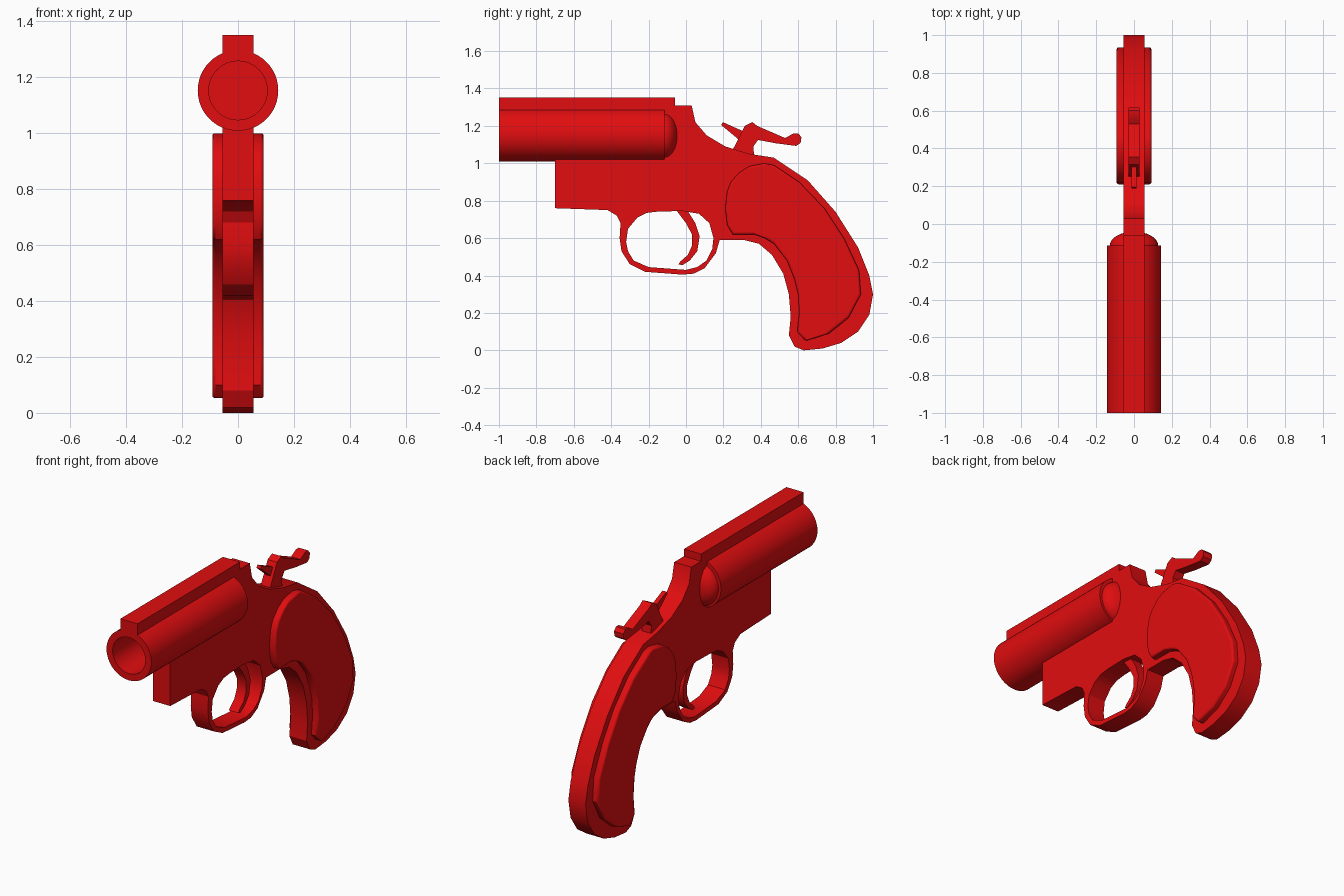
import bpy, bmesh, math
from mathutils import Matrix

if "Cube" in bpy.data.objects:
    bpy.data.objects.remove(bpy.data.objects["Cube"])

red = bpy.data.materials.new("safety_red")
red.diffuse_color = (0.75, 0.004, 0.005, 1)
red.use_nodes = True
red.node_tree.nodes["Principled BSDF"].inputs["Base Color"].default_value = red.diffuse_color
# local x, y, z -> world y, z, x
SIDE = Matrix(((0, 0, 1, 0), (1, 0, 0, 0), (0, 1, 0, 0), (0, 0, 0, 1)))


def finish(ob, angle=30):
    ob.data.materials.clear()
    ob.data.materials.append(red)
    bpy.ops.object.select_all(action='DESELECT')
    bpy.context.view_layer.objects.active = ob
    ob.select_set(True)
    bpy.ops.object.shade_smooth_by_angle(angle=math.radians(angle))


def mesh_object(name, bm):
    bmesh.ops.remove_doubles(bm, verts=bm.verts, dist=1e-5)
    bmesh.ops.recalc_face_normals(bm, faces=bm.faces)
    me = bpy.data.meshes.new(name)
    bm.to_mesh(me)
    bm.free()
    ob = bpy.data.objects.new(name, me)
    bpy.context.collection.objects.link(ob)
    return ob


def plate(name, outlines, half, bevel=0):
    """Side profile (y, z) with optional holes, thickened along x."""
    cu = bpy.data.curves.new(name, 'CURVE')
    cu.dimensions, cu.fill_mode, cu.extrude = '2D', 'BOTH', half
    for pts in outlines:
        sp = cu.splines.new('POLY')
        sp.points.add(len(pts) - 1)
        for p, (y, z) in zip(sp.points, pts):
            p.co = (y, z, 0, 1)
        sp.use_cyclic_u = True
    tmp = bpy.data.objects.new(name + "_curve", cu)
    bpy.context.collection.objects.link(tmp)
    bpy.context.view_layer.update()
    me = bpy.data.meshes.new_from_object(tmp.evaluated_get(bpy.context.evaluated_depsgraph_get()))
    bm = bmesh.new()
    bm.from_mesh(me)
    bm.transform(SIDE)
    bpy.data.objects.remove(tmp)
    bpy.data.meshes.remove(me)
    ob = mesh_object(name, bm)
    if bevel:
        m = ob.modifiers.new("rounded_rim", 'BEVEL')
        m.width, m.segments = bevel, 4
        m.limit_method, m.angle_limit = 'ANGLE', math.radians(60)
    finish(ob)
    return ob


def lathe(name, profile, z, steps=48):
    """Spin an (r, y) profile round a lengthwise axis at height z."""
    bm = bmesh.new()
    vs = [bm.verts.new((r, y, z)) for r, y in profile]
    es = [bm.edges.new(e) for e in zip(vs, vs[1:])]
    bmesh.ops.spin(bm, geom=vs + es, cent=(0, 0, z), axis=(0, 1, 0),
                   angle=math.tau, steps=steps)
    ob = mesh_object(name, bm)
    finish(ob)
    return ob


# frame: receiver, handle core and trigger guard in one plate
frame = [(-.115, 1.31), (.03, 1.31), (.05, 1.22), (.11, 1.15), (.21, 1.09),
         (.34, 1.05), (.47, 1.03), (.65, .91), (.80, .74), (.92, .55),
         (.98, .40), (1.0, .30), (.98, .19), (.92, .10), (.83, .04),
         (.73, .01), (.63, 0), (.58, .02), (.55, .08), (.56, .18),
         (.55, .30), (.52, .41), (.46, .51), (.39, .57), (.31, .59),
         (.18, .59), (.16, .52), (.10, .44), (.04, .41), (-.02, .405),
         (-.22, .42), (-.30, .46), (-.345, .53), (-.355, .60), (-.35, .68),
         (-.37, .72), (-.42, .75), (-.70, .76), (-.70, 1.03), (-.115, 1.03)]
guard_hole = [(-.32, .58), (-.31, .65), (-.26, .71), (-.21, .735), (-.15, .742),
              (-.02, .745), (.07, .73), (.125, .68), (.147, .60), (.14, .54),
              (.11, .48), (.06, .445), (0, .43), (-.20, .445), (-.28, .48),
              (-.31, .53)]
plate("frame", [frame, guard_hole], .055)

# raised grip panels on both sides of the handle
grip = [(.42, 1.0), (.34, .985), (.285, .95), (.24, .90), (.22, .85), (.21, .76),
        (.22, .67), (.25, .62), (.365, .62), (.42, .60), (.47, .57),
        (.54, .48), (.58, .38), (.60, .30), (.605, .20), (.595, .10),
        (.64, .05), (.765, .09), (.87, .175), (.935, .30), (.925, .43),
        (.845, .60), (.74, .76), (.605, .90), (.47, .99)]
plate("grip_panels", [grip], .092, bevel=.025)

# trigger
plate("trigger", [[(0, .76), (.05, .68), (.073, .61), (.06, .53), (.02, .48),
                   (-.02, .455), (-.04, .46), (-.03, .475), (.01, .51),
                   (.032, .56), (.032, .62), (0, .68), (-.06, .76)]], .03)

# hammer with its curled thumb spur, and the slim striker nose
plate("hammer", [[(.243, 1.06), (.28, 1.13), (.315, 1.20), (.355, 1.22),
                  (.38, 1.20), (.45, 1.17), (.53, 1.135), (.575, 1.16),
                  (.60, 1.16), (.617, 1.14), (.613, 1.11), (.59, 1.093),
                  (.48, 1.107), (.385, 1.125), (.36, 1.09), (.365, 1.03)]], .03)
plate("striker", [[(.188, 1.205), (.197, 1.22), (.32, 1.165), (.29, 1.12)]], .013)

# barrel tube with open bore
lathe("barrel", [(0, -.16), (.105, -.16), (.105, -1), (.144, -1),
                 (.144, -.115), (0, -.115)], 1.153)

# domed breech behind the barrel
dome = [(.128 * math.cos(a), -.115 + .075 * math.sin(a))
        for a in (i * math.pi / 16 for i in range(8))] + [(0, -.04)]
lathe("breech_dome", [(.128, -.14)] + dome, 1.147)

# sighting rail along the barrel top
plate("top_rail", [[(-1, 1.275), (-.06, 1.275), (-.06, 1.352), (-1, 1.352)]], .055)
